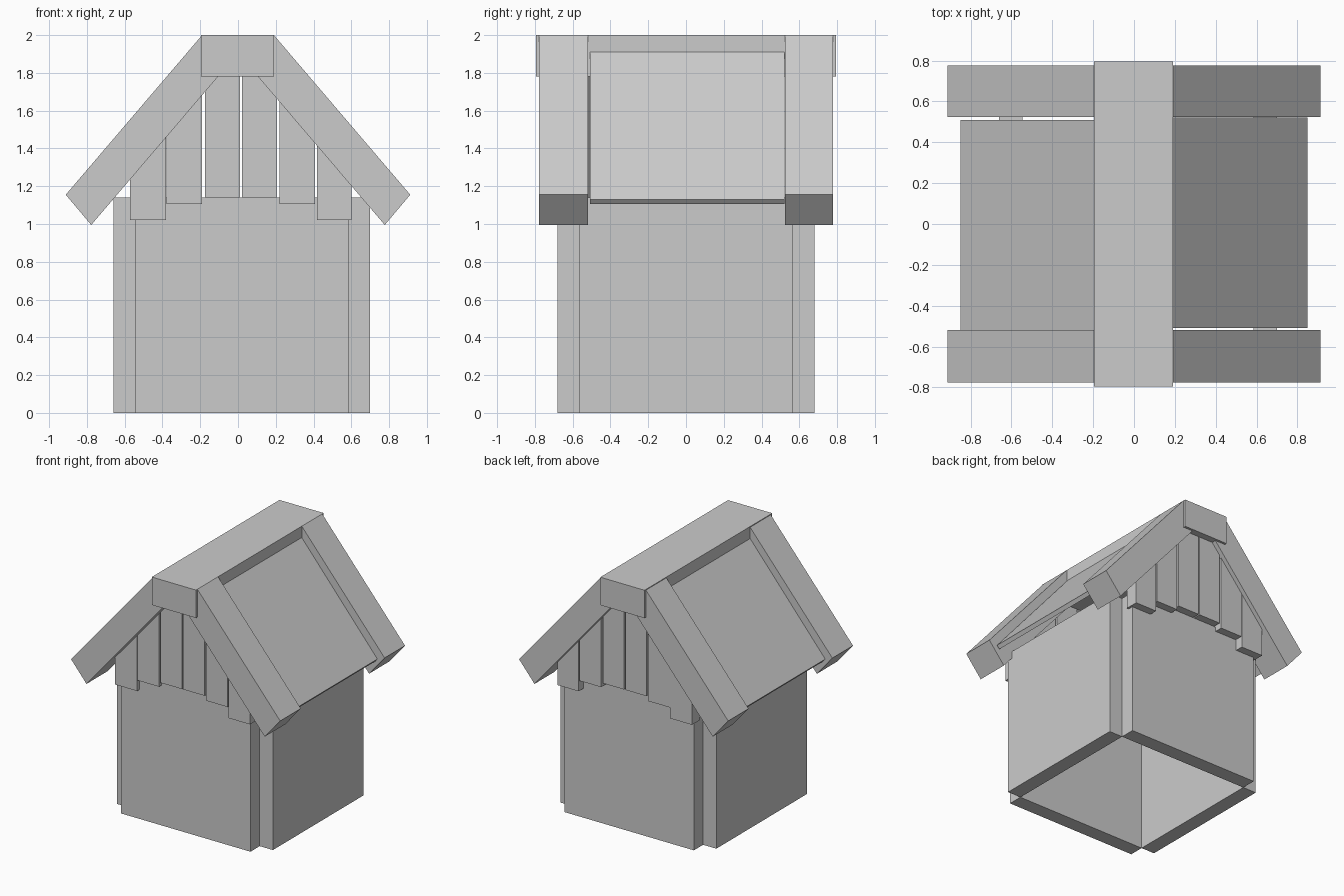
import bpy, bmesh

if "Cube" in bpy.data.objects:
    bpy.data.objects.remove(bpy.data.objects["Cube"])


def prism(name, profile, y0, y1):
    """Extrude an (x, z) profile from y0 to y1."""
    bm = bmesh.new()
    face = bm.faces.new([bm.verts.new((x, y0, z)) for x, z in profile])
    ext = bmesh.ops.extrude_face_region(bm, geom=[face])
    moved = [v for v in ext["geom"] if isinstance(v, bmesh.types.BMVert)]
    bmesh.ops.translate(bm, verts=moved, vec=(0, y1 - y0, 0))
    bmesh.ops.recalc_face_normals(bm, faces=bm.faces)
    mesh = bpy.data.meshes.new(name)
    bm.to_mesh(mesh)
    bm.free()
    obj = bpy.data.objects.new(name, mesh)
    bpy.context.collection.objects.link(obj)
    return obj


def box(name, x0, x1, y0, y1, z0, z1):
    return prism(name, [(x0, z0), (x1, z0), (x1, z1), (x0, z1)], y0, y1)


# Four wall panels around an open interior, notched at the corners
WALL_TOP = 1.14
box("front_wall", -0.545, 0.585, -0.68, -0.565, 0, WALL_TOP)
box("back_wall", -0.545, 0.585, 0.565, 0.68, 0, WALL_TOP)
box("left_wall", -0.66, -0.545, -0.565, 0.565, 0, WALL_TOP)
box("right_wall", 0.585, 0.70, -0.565, 0.565, 0, WALL_TOP)

# Ridge beam
box("ridge_beam", -0.195, 0.19, -0.795, 0.795, 1.78, 2.0)

# Sloping boards at the gable ends, and thin roof panels between them
board = [(0.19, 2.0), (0.912, 1.155), (0.777, 0.995), (0.055, 1.84)]
panel = [(0.17, 1.935), (0.85, 1.13), (0.829, 1.105), (0.149, 1.91)]
for side, s in (("left", -1), ("right", 1)):
    slope = [(s * x, z) for x, z in board]
    prism("front_" + side + "_gable_board", slope, -0.777, -0.52)
    prism("back_" + side + "_gable_board", slope, 0.523, 0.777)
    y0, y1 = sorted((-0.508 * s, 0.522 * s))
    prism(side + "_roof_panel", [(s * x, z) for x, z in panel], y0, y1)


# Gable planks, tops cut to the roof slope behind the boards
def plank_top(x):
    return min(1.84, 1.07 + 1.17 * (0.777 - abs(x)))


planks = [(-0.572, -0.382, 1.02), (-0.378, -0.19, 1.105), (-0.175, 0.01, 1.14),
          (0.02, 0.206, 1.14), (0.221, 0.407, 1.105), (0.417, 0.602, 1.02)]
for end, y0, y1 in (("front", -0.712, -0.61), ("back", 0.64, 0.742)):
    for i, (x0, x1, z) in enumerate(planks):
        prism(f"{end}_gable_plank_{i + 1}",
              [(x0, z), (x1, z), (x1, plank_top(x1)), (x0, plank_top(x0))], y0, y1)
